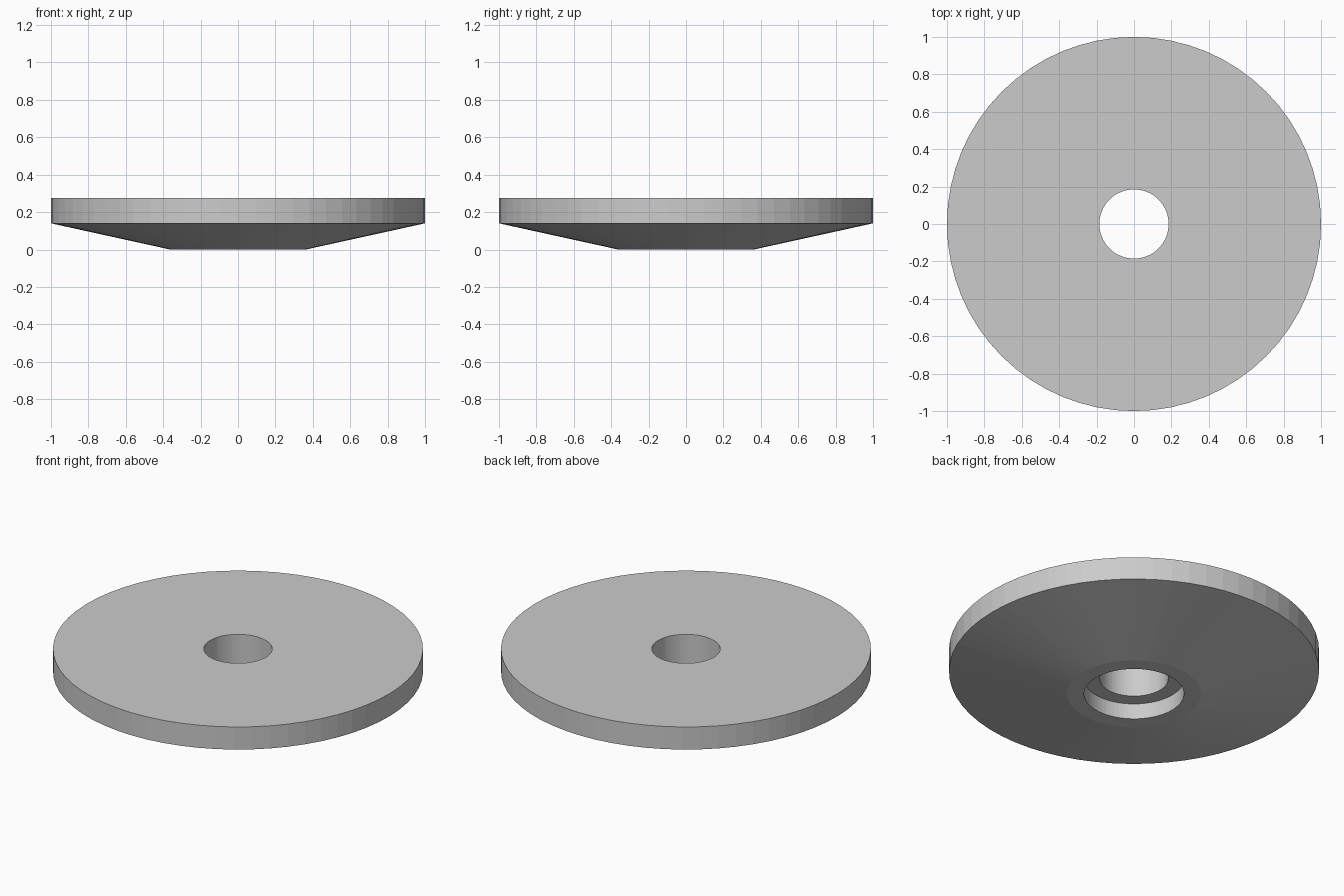
import bpy, bmesh, math

if "Cube" in bpy.data.objects:
    bpy.data.objects.remove(bpy.data.objects["Cube"])

SIDES = 64

# Half cross-section (radius, height): stepped bore, conical underside, straight rim
PROFILE = [(0.185, 0.275), (0.185, 0.093), (0.27, 0.093), (0.27, 0.0),
           (0.362, 0.0), (1.0, 0.14), (1.0, 0.275)]


def lathe(name, profile, sides):
    bm = bmesh.new()
    rings = []
    for i in range(sides):
        a = 2 * math.pi * i / sides
        rings.append([bm.verts.new((r * math.cos(a), r * math.sin(a), z))
                      for r, z in profile])
    n = len(profile)
    for i in range(sides):
        a, b = rings[i], rings[(i + 1) % sides]
        for j in range(n):
            k = (j + 1) % n
            bm.faces.new((a[j], b[j], b[k], a[k]))
    bmesh.ops.recalc_face_normals(bm, faces=bm.faces)
    mesh = bpy.data.meshes.new(name)
    bm.to_mesh(mesh)
    bm.free()
    obj = bpy.data.objects.new(name, mesh)
    bpy.context.collection.objects.link(obj)
    return obj


# Tapered disc with a counterbored centre hole
lathe("tapered_disc", PROFILE, SIDES)
